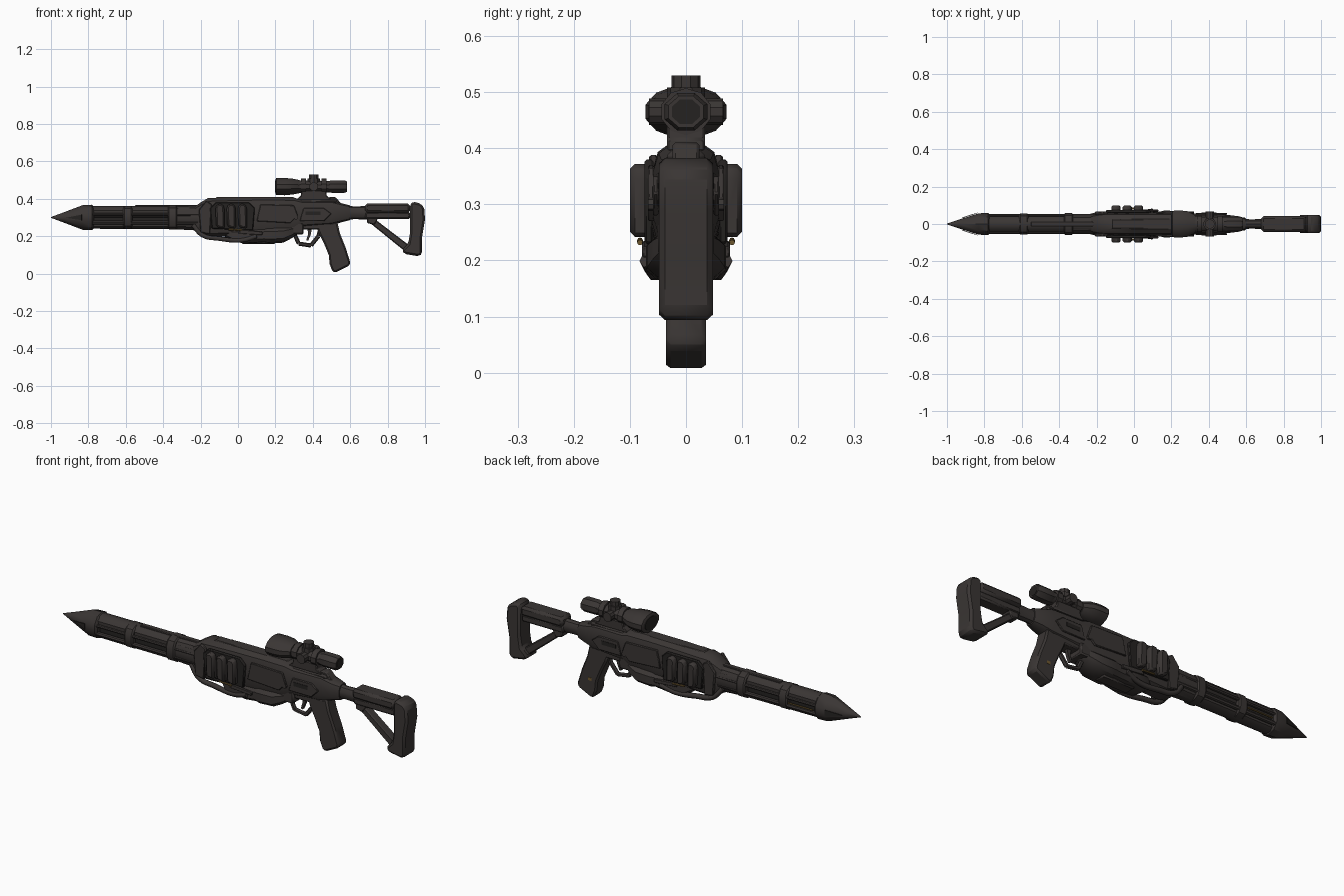
import bpy, bmesh, math
from mathutils import Vector

if "Cube" in bpy.data.objects:
    bpy.data.objects.remove(bpy.data.objects["Cube"])


def material(name, rgb):
    m = bpy.data.materials.new(name)
    m.use_nodes = True
    m.diffuse_color = (*rgb, 1)
    m.node_tree.nodes["Principled BSDF"].inputs["Base Color"].default_value = (*rgb, 1)
    return m


METAL = material("dark gunmetal", (0.042, 0.036, 0.034))
BLACK = material("recess black", (0.018, 0.016, 0.015))
BRASS = material("dull brass", (0.16, 0.10, 0.03))


def finish(name, bm, mat, bevel=0):
    bmesh.ops.recalc_face_normals(bm, faces=bm.faces)
    mesh = bpy.data.meshes.new(name)
    bm.to_mesh(mesh)
    bm.free()
    mesh.materials.append(mat)
    ob = bpy.data.objects.new(name, mesh)
    bpy.context.collection.objects.link(ob)
    if bevel:
        mod = ob.modifiers.new("Bevel", "BEVEL")
        mod.width, mod.segments = bevel, 1
        mod.limit_method, mod.angle_limit = "ANGLE", math.radians(25)
    bpy.ops.object.select_all(action="DESELECT")
    ob.select_set(True)
    bpy.context.view_layer.objects.active = ob
    bpy.ops.object.shade_smooth_by_angle(angle=math.radians(35))
    return ob


def loft(name, stations, sides=12, y=0, power=1.0, mat=METAL):
    """Skin rounded sections along x; a station is (x, z, half width, half height)."""
    bm, rings = bmesh.new(), []
    squash = lambda v: math.copysign(abs(v) ** power, v)
    for x, z, hy, hz in stations:
        angles = [(i + 0.5) * math.tau / sides for i in range(sides)]
        rings.append([bm.verts.new((x, y + hy * squash(math.cos(a)), z + hz * squash(math.sin(a))))
                      for a in angles])
    for a, b in zip(rings, rings[1:]):
        for i in range(sides):
            j = (i + 1) % sides
            bm.faces.new((a[i], a[j], b[j], b[i]))
    bm.faces.new(rings[0])
    bm.faces.new(rings[-1])
    return finish(name, bm, mat)


def plate(name, pts, half, y=0, bevel=0.0, mat=METAL):
    """Extrude a side profile of (x, z) points across y."""
    bm = bmesh.new()
    face = bm.faces.new([bm.verts.new((x, y - half, z)) for x, z in pts])
    ext = bmesh.ops.extrude_face_region(bm, geom=[face])
    bmesh.ops.translate(bm, vec=(0, 2 * half, 0),
                        verts=[v for v in ext["geom"] if isinstance(v, bmesh.types.BMVert)])
    return finish(name, bm, mat, bevel)


def box(name, x0, x1, z0, z1, half, y=0, bevel=0.006, mat=METAL):
    return plate(name, [(x0, z0), (x1, z0), (x1, z1), (x0, z1)], half, y, bevel, mat)


def rod(name, a, b, r, sides=8, mat=METAL):
    a, b = Vector(a), Vector(b)
    bm = bmesh.new()
    bmesh.ops.create_cone(bm, cap_ends=True, segments=sides, radius1=r, radius2=r, depth=(b - a).length)
    bm.transform((b - a).to_track_quat("Z", "Y").to_matrix().to_4x4())
    bmesh.ops.translate(bm, verts=bm.verts, vec=(a + b) / 2)
    return finish(name, bm, mat)


def hose(name, pts, r, mat=METAL):
    curve = bpy.data.curves.new(name, "CURVE")
    curve.dimensions, curve.bevel_depth, curve.bevel_resolution = "3D", r, 1
    curve.resolution_u, curve.use_fill_caps = 4, True
    sp = curve.splines.new("BEZIER")
    sp.bezier_points.add(len(pts) - 1)
    for p, co in zip(sp.bezier_points, pts):
        p.co = co
        p.handle_left_type = p.handle_right_type = "AUTO"
    curve.materials.append(mat)
    ob = bpy.data.objects.new(name, curve)
    bpy.context.collection.objects.link(ob)


# Pointed muzzle with dark slots between its prongs
loft("muzzle_tip", [(-1, .30, .002, .002), (-.93, .30, .027, .028), (-.83, .30, .06, .066),
                    (-.78, .30, .062, .068), (-.77, .30, .05, .058)], 10)
for s in (-1, 1):
    bm = bmesh.new()
    pts = [(-.92, s * .031, .298), (-.835, s * .0585, .315), (-.835, s * .0585, .285)]
    face = bm.faces.new([bm.verts.new(p) for p in pts])
    ext = bmesh.ops.extrude_face_region(bm, geom=[face])
    bmesh.ops.translate(bm, vec=(-.001, s * .003, 0),
                        verts=[v for v in ext["geom"] if isinstance(v, bmesh.types.BMVert)])
    finish("muzzle_slot", bm, BLACK)

# Barrel cluster: upper tube, lower tube, side rods and clamp bands
loft("upper_barrel", [(-.79, .325, .043, .037), (-.36, .325, .043, .037), (-.2, .325, .047, .04)], 10)
loft("lower_barrel", [(-.79, .262, .036, .024), (-.36, .262, .038, .026), (-.2, .262, .042, .035)], 8)
box("barrel_core", -.79, -.2, .26, .33, .03, mat=BLACK)
for s in (-1, 1):
    rod("barrel_rail", (-.8, s * .046, .315), (-.2, s * .046, .315), .008)
    rod("barrel_tube", (-.78, s * .041, .272), (-.2, s * .041, .272), .011)
rod("brass_line", (-.76, .05, .29), (-.62, .05, .29), .004, mat=BRASS)
for x, w, h in ((-.59, .058, .062), (-.35, .06, .066)):
    loft("barrel_band", [(x - .025, .30, w - .006, h - .006), (x - .018, .30, w, h),
                         (x + .018, .30, w, h), (x + .025, .30, w - .006, h - .006)], 12, power=.8)
box("barrel_top_rail", -.55, -.2, .355, .366, .014, bevel=.003)
loft("barrel_sleeve", [(-.33, .30, .052, .058), (-.2, .30, .054, .062)], 10, power=.8)

# Receiver
loft("receiver", [(-.24, .295, .045, .058), (-.2, .292, .056, .09), (-.16, .30, .062, .106),
                  (.0, .305, .062, .106), (.18, .312, .062, .1), (.3, .318, .06, .09),
                  (.34, .32, .055, .075), (.5, .325, .05, .068), (.56, .325, .042, .05),
                  (.6, .325, .03, .04)], 12, power=.6)
box("receiver_spine", -.12, .3, .385, .41, .028)
box("receiver_rear_hump", .3, .53, .37, .4, .033, bevel=.012)
plate("rear_sight_block", [(.46, .38), (.49, .41), (.52, .41), (.56, .365), (.5, .36)], .024, bevel=.005)
for s in (-1, 1):
    plate("side_panel", [(.1, .28), (.28, .27), (.32, .31), (.3, .365), (.12, .37)], .006, s * .062, .003)
    plate("rear_panel", [(.33, .28), (.46, .28), (.5, .32), (.46, .35), (.35, .35)], .005, s * .054, .003)
    box("ejection_slot", .36, .44, .312, .332, .003, s * .058, 0, BLACK)
    rod("receiver_pin", (.31, s * .05, .30), (.31, s * .068, .30), .012)
    # Side coil housings
    plate("coil_back", [(-.14, .24), (.08, .23), (.09, .35), (.06, .38), (-.12, .38), (-.15, .35)],
          .008, s * .066, .004, BLACK)
    for x in (-.095, -.035, .025):
        plate("coil_fin", [(x - .022, .25), (x + .024, .24), (x + .022, .355), (x + .012, .372),
                           (x - .014, .372), (x - .026, .355)], .022, s * .078, .009)
    rod("brass_contact", (-.05, s * .082, .236), (.02, s * .082, .232), .005, mat=BRASS)
    plate("front_cheek", [(-.2, .22), (-.15, .21), (-.14, .37), (-.17, .39), (-.21, .34)],
          .008, s * .058, .004)

# Underslung pod and hoses
loft("lower_pod", [(-.07, .22, .035, .025), (-.03, .205, .062, .037), (.08, .2, .072, .04),
                   (.14, .205, .068, .04), (.16, .205, .074, .044), (.24, .207, .072, .042),
                   (.28, .22, .06, .035), (.32, .235, .04, .025)], 10, power=.65)
box("pod_bridge", -.05, .35, .21, .27, .05)
for s in (-1, 1):
    hose("feed_hose", [(-.24, s * .04, .26), (-.19, s * .05, .205), (-.1, s * .052, .187),
                       (.02, s * .058, .178), (.1, s * .07, .2)], .013)
    plate("pod_rib", [(.0, .215), (.13, .205), (.13, .225), (.02, .235)], .006, s * .072, .003)
box("pod_keel", .02, .2, .158, .175, .03)

# Trigger group and grip
for i, (a, b) in enumerate((((.3, .215), (.325, .16)), ((.325, .16), (.39, .15)),
                            ((.39, .15), (.43, .2)), ((.43, .2), (.44, .24)))):
    rod("trigger_guard", (a[0], 0, a[1]), (b[0], 0, b[1]), .011, 6)
plate("trigger", [(.37, .25), (.395, .25), (.39, .21), (.375, .175), (.365, .178), (.375, .21)], .008)
box("trigger_housing", .28, .5, .235, .27, .036)
plate("grip", [(.42, .25), (.53, .28), (.545, .215), (.575, .14), (.6, .06), (.595, .042),
               (.52, .005), (.505, .012), (.49, .05), (.485, .1), (.46, .16), (.435, .21)],
      .036, bevel=.012)
box("grip_mark", .515, .535, .095, .11, .001, .0365, 0, BRASS)

# Stock with diagonal strut and butt pad
loft("buffer_tube", [(.55, .325, .034, .042), (.62, .325, .026, .034), (.7, .325, .028, .036)], 10)
box("stock_cheek", .68, .92, .325, .375, .042, bevel=.012)
box("stock_beam", .68, .92, .292, .33, .032, bevel=.008)
plate("stock_strut", [(.69, .3), (.72, .3), (.91, .155), (.91, .12), (.885, .125), (.7, .275)],
      .022, bevel=.005)
plate("stock_strut_head", [(.69, .27), (.73, .26), (.75, .3), (.69, .3)], .028, bevel=.005)
plate("butt_pad", [(.92, .37), (.935, .385), (.975, .375), (.995, .355), (1, .29), (.985, .2),
                   (.985, .11), (.97, .092), (.89, .105), (.875, .125), (.91, .16), (.92, .22)],
      .048, bevel=.015)

# Scope, mount, turret and knobs
loft("scope_objective", [(.2, .465, .06, .04), (.205, .465, .073, .047), (.25, .465, .075, .048),
                         (.29, .465, .07, .044), (.33, .465, .046, .036)], 12)
loft("scope_lens", [(.198, .465, .052, .034), (.201, .465, .052, .034)], 12, mat=BLACK)
loft("scope_tube", [(.31, .465, .042, .034), (.5, .465, .036, .03)], 10)
loft("scope_eyepiece", [(.48, .465, .034, .03), (.5, .465, .04, .036), (.57, .465, .041, .036),
                        (.582, .465, .034, .03)], 8)
loft("eyepiece_lens", [(.58, .465, .027, .024), (.584, .465, .027, .024)], 8, mat=BLACK)
for x in (.35, .46):
    loft("scope_ring", [(x - .014, .465, .046, .042), (x + .014, .465, .046, .042)], 10)
rod("scope_turret", (.405, 0, .47), (.405, 0, .53), .026, 10)
rod("turret_collar", (.405, 0, .48), (.405, 0, .508), .034, 10)
rod("scope_side_knob", (.405, -.066, .465), (.405, .066, .465), .024, 10)
plate("scope_mount", [(.31, .395), (.5, .395), (.475, .415), (.47, .445), (.34, .445), (.335, .415)],
      .034, bevel=.004)
